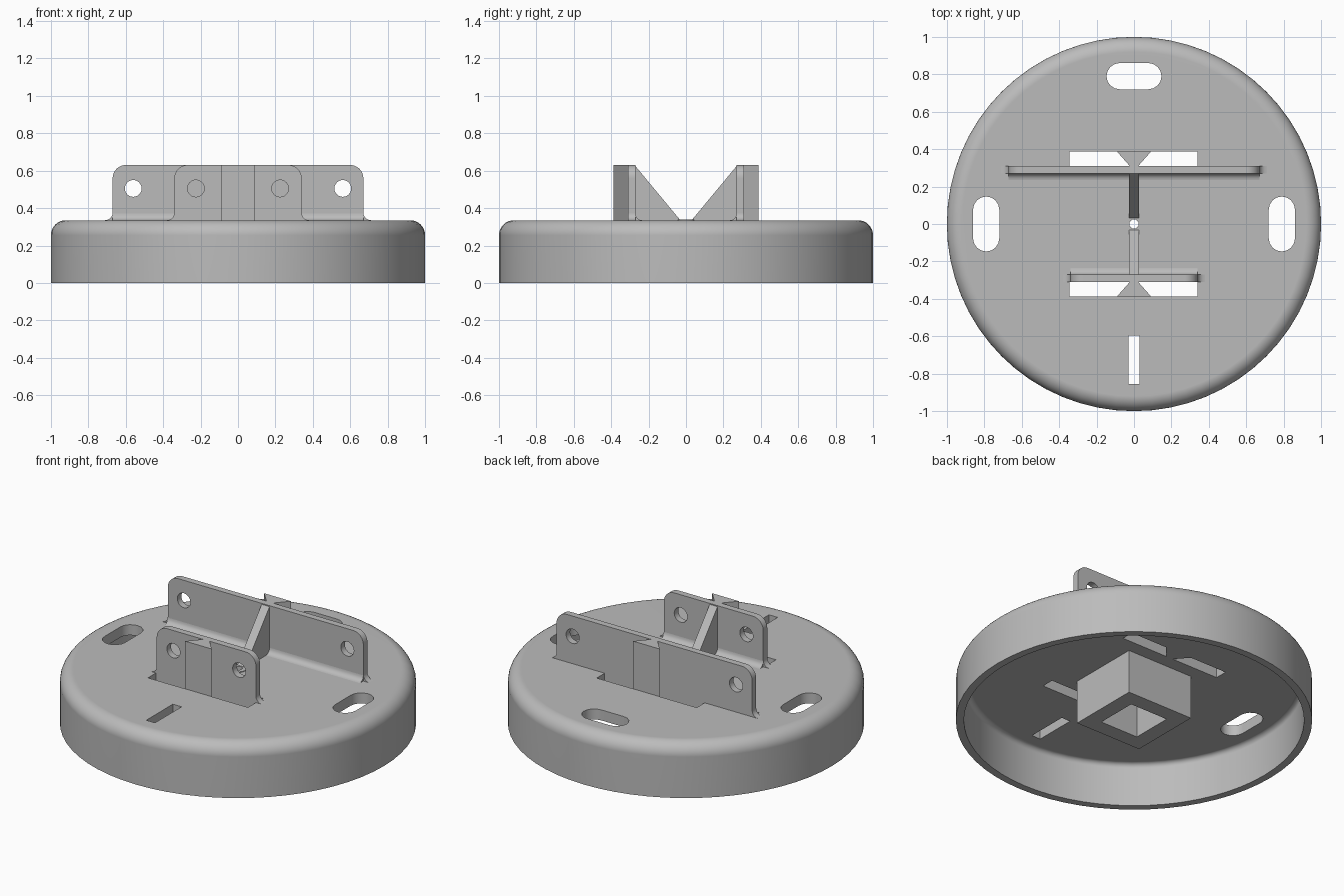
import bpy, bmesh, math

cube = bpy.data.objects.get("Cube")
if cube:
    bpy.data.objects.remove(cube, do_unlink=True)

grey = bpy.data.materials.new("mid grey")
grey.use_nodes = True
grey.diffuse_color = (0.5, 0.5, 0.5, 1)
grey.node_tree.nodes["Principled BSDF"].inputs["Base Color"].default_value = (0.5, 0.5, 0.5, 1)

TOP = 0.335      # upper face of the disc
CEIL = 0.27      # underside of the disc
CREST = 0.63     # top of the brackets


def arc(cx, cy, r, start, end, n=8):
    angles = [math.radians(start + (end - start) * i / n) for i in range(n + 1)]
    return [(cx + r * math.cos(a), cy + r * math.sin(a)) for a in angles]


def finish(name, bm):
    bmesh.ops.recalc_face_normals(bm, faces=bm.faces)
    mesh = bpy.data.meshes.new(name)
    bm.to_mesh(mesh)
    bm.free()
    mesh.materials.append(grey)
    obj = bpy.data.objects.new(name, mesh)
    bpy.context.collection.objects.link(obj)
    return obj


def prism(name, outline, axis, lo, hi):
    """Extrude a 2D outline along the given axis."""
    place = {"X": lambda a, b, t: (t, a, b),
             "Y": lambda a, b, t: (a, t, b),
             "Z": lambda a, b, t: (a, b, t)}[axis]
    bm = bmesh.new()
    low = [bm.verts.new(place(a, b, lo)) for a, b in outline]
    high = [bm.verts.new(place(a, b, hi)) for a, b in outline]
    bm.faces.new(low)
    bm.faces.new(high)
    for i in range(len(low)):
        j = (i + 1) % len(low)
        bm.faces.new((low[i], low[j], high[j], high[i]))
    return finish(name, bm)


def lathe(name, profile, steps):
    bm = bmesh.new()
    verts = [bm.verts.new((r, 0, z)) for r, z in profile]
    edges = [bm.edges.new(pair) for pair in zip(verts, verts[1:])]
    bmesh.ops.spin(bm, geom=verts + edges, cent=(0, 0, 0), axis=(0, 0, 1),
                   angle=math.tau, steps=steps)
    bmesh.ops.remove_doubles(bm, verts=bm.verts, dist=0.0001)
    bmesh.ops.dissolve_limit(bm, angle_limit=math.radians(0.5),
                             verts=bm.verts, edges=bm.edges)
    return finish(name, bm)


def rect(x0, x1, y0, y1):
    return [(x0, y0), (x1, y0), (x1, y1), (x0, y1)]


def circle(x, y, r, n=24):
    return arc(x, y, r, 0, 360, n)[:-1]


def cut(obj, *cutters):
    bpy.context.view_layer.objects.active = obj
    for cutter in cutters:
        mod = obj.modifiers.new("cut", "BOOLEAN")
        mod.operation = "DIFFERENCE"
        mod.solver = "EXACT"
        mod.object = cutter
        bpy.ops.object.modifier_apply(modifier=mod.name)
        bpy.data.objects.remove(cutter, do_unlink=True)


def hole(outline):
    return prism("hole_cutter", outline, "Z", 0.2, 0.5)


parts = []

# Hollow disc with rounded rim
profile = ([(0, TOP)] + arc(0.92, TOP - 0.08, 0.08, 90, 0) + [(1, 0), (0.955, 0)]
           + arc(0.925, CEIL - 0.03, 0.03, 0, 90, 4) + [(0, CEIL)])
disc = lathe("disc_cover", profile, 64)
parts.append(disc)

# Mounting slots, front slit, bracket openings and centre hole
half, r, reach = 0.077, 0.07, 0.79
slot = arc(half, 0, r, -90, 90) + arc(-half, 0, r, 90, 270)
cut(disc,
    hole([(x, y + reach) for x, y in slot]),
    hole([(y + reach, x) for x, y in slot]),
    hole([(y - reach, x) for x, y in slot]),
    hole(rect(-0.03, 0.03, -0.855, -0.595)),
    hole(rect(-0.345, 0.34, 0.31, 0.388)),
    hole(rect(-0.345, 0.34, -0.388, -0.31)),
    hole(circle(0, 0, 0.025)))

# Square socket underneath
socket = prism("square_socket", rect(-0.227, 0.227, -0.227, 0.227), "Z", 0, CEIL + 0.01)
cut(socket, prism("socket_cutter", rect(-0.13, 0.13, -0.13, 0.13), "Z", -0.1, 0.4))
parts.append(socket)

# Raised ring round the centre hole
ring = prism("centre_ring", circle(0, 0, 0.05), "Z", TOP - 0.01, TOP + 0.004)
cut(ring, hole(circle(0, 0, 0.025)))
parts.append(ring)

# Upright brackets, each with fillet, gusset and dovetail
for side, s, w, hole_x in (("back", 1, 0.67, 0.56), ("front", -1, 0.34, 0.225)):
    right = arc(w + 0.04, TOP + 0.04, 0.04, 270, 180, 5) + arc(w - 0.07, CREST - 0.07, 0.07, 0, 90)
    outline = right + [(-x, z) for x, z in reversed(right)]
    plate = prism(side + "_bracket", outline, "Y", s * 0.27, s * 0.31)
    cut(plate, *[prism("bolt_cutter", circle(x, 0.505, 0.045), "Y", s * 0.2, s * 0.4)
                 for x in (-hole_x, hole_x)])

    foot = [(0.272, TOP)] + arc(0.235, TOP + 0.035, 0.035, 270, 360, 5) + [(0.272, TOP + 0.035)]
    fillet = prism(side + "_bracket_fillet", [(s * y, z) for y, z in foot], "X", -w, w)

    web = [(0.28, TOP), (0.275, CREST), (0.055, 0.365), (0.04, 0.348), (0.03, TOP)]
    gusset = prism(side + "_gusset", [(s * y, z) for y, z in web], "X", -0.027, 0.027)

    tail = [(-0.018, 0.305), (0.018, 0.305), (0.092, 0.388), (-0.092, 0.388)]
    dovetail = prism(side + "_dovetail", [(x, s * y) for x, y in tail], "Z", CEIL, CREST)
    parts += [plate, fillet, gusset, dovetail]

# Smooth curved faces, crisp edges
for obj in parts:
    bpy.ops.object.select_all(action="DESELECT")
    obj.select_set(True)
    bpy.context.view_layer.objects.active = obj
    bpy.ops.object.shade_smooth_by_angle(angle=math.radians(30))
    weighted = obj.modifiers.new("even_shading", "WEIGHTED_NORMAL")
    weighted.keep_sharp = True
